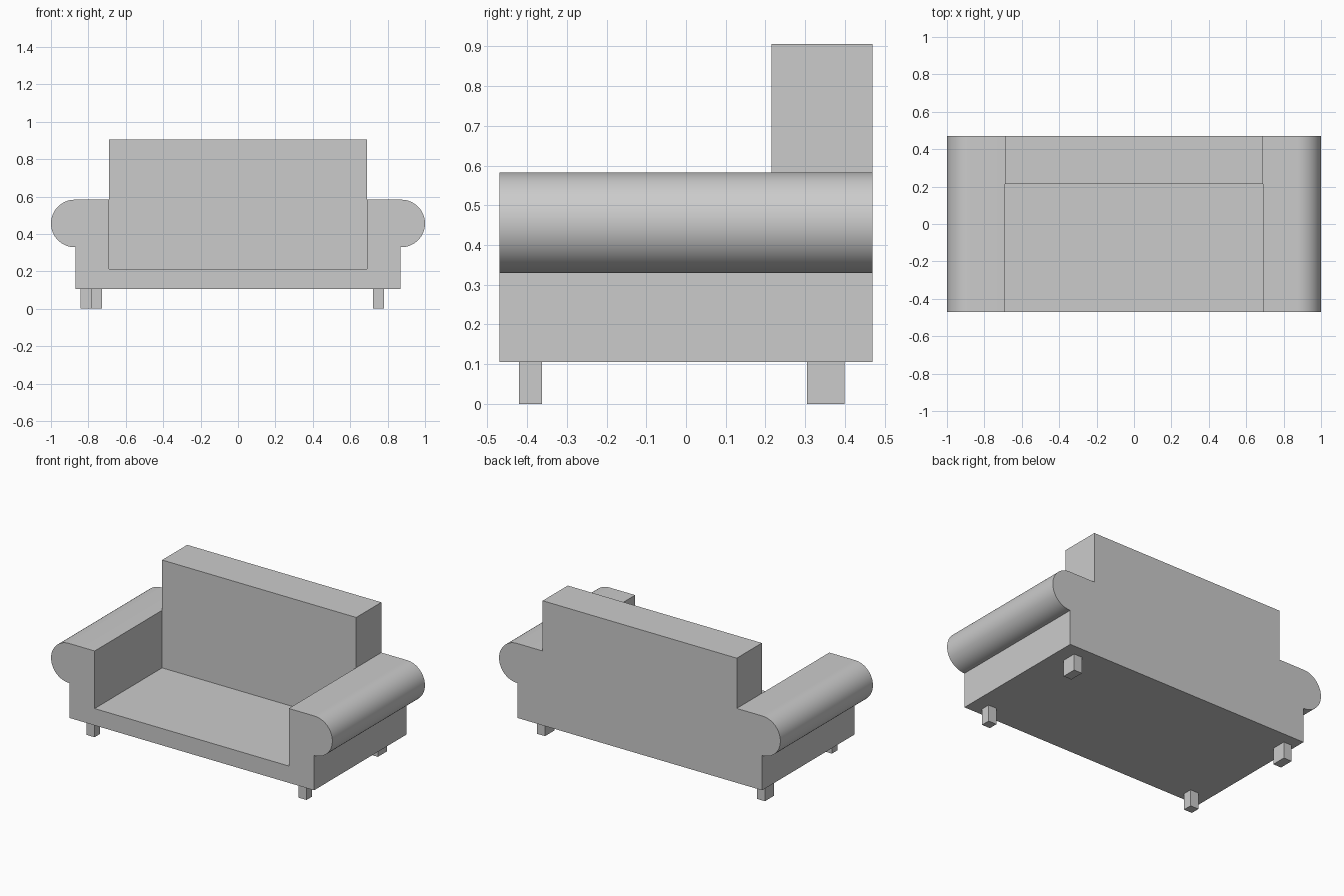
import bpy, bmesh, math

if "Cube" in bpy.data.objects:
    bpy.data.objects.remove(bpy.data.objects["Cube"])

HALF_DEPTH = 0.47
BASE_Z, SEAT_Z, ARM_Z, BACK_Z = 0.105, 0.213, 0.583, 0.906
INNER_X, BODY_X = 0.69, 0.87


def make_object(name, bm):
    bmesh.ops.recalc_face_normals(bm, faces=bm.faces)
    mesh = bpy.data.meshes.new(name)
    bm.to_mesh(mesh)
    bm.free()
    obj = bpy.data.objects.new(name, mesh)
    bpy.context.collection.objects.link(obj)
    return obj


def extrude_profile(name, points, y0, y1):
    """Extrude an x/z outline from y0 to y1."""
    bm = bmesh.new()
    face = bm.faces.new([bm.verts.new((x, y0, z)) for x, z in points])
    result = bmesh.ops.extrude_face_region(bm, geom=[face])
    verts = [v for v in result["geom"] if isinstance(v, bmesh.types.BMVert)]
    bmesh.ops.translate(bm, verts=verts, vec=(0, y1 - y0, 0))
    return make_object(name, bm)


def box(name, x0, x1, y0, y1, z0, z1):
    return extrude_profile(name, [(x0, z0), (x1, z0), (x1, z1), (x0, z1)], y0, y1)


# Seat frame with both rolled arms, as one front outline
radius, segments = 0.127, 32
cx, cz = 1.0 - radius, ARM_Z - radius
right = [(BODY_X, BASE_Z), (BODY_X, cz - radius)]
for i in range(segments + 1):
    a = -math.pi / 2 + math.pi * i / segments
    right.append((cx + radius * math.cos(a), cz + radius * math.sin(a)))
right += [(INNER_X, ARM_Z), (INNER_X, SEAT_Z)]
left = [(-x, z) for x, z in reversed(right)]
frame = extrude_profile("seat_and_arms", right + left, -HALF_DEPTH, HALF_DEPTH)
bpy.context.view_layer.objects.active = frame
frame.select_set(True)
bpy.ops.object.shade_smooth_by_angle(angle=math.radians(30))

# Backrest, flush with the rear of the frame
box("backrest", -INNER_X, INNER_X, 0.215, HALF_DEPTH, SEAT_Z, BACK_Z)

# Legs: the rear pair is deeper, and the rear left one sits further out
for name, x, y0, y1 in [("front_left_leg", -0.755, -0.42, -0.362),
                        ("front_right_leg", 0.752, -0.42, -0.362),
                        ("rear_left_leg", -0.812, 0.305, 0.399),
                        ("rear_right_leg", 0.752, 0.305, 0.399)]:
    box(name, x - 0.029, x + 0.029, y0, y1, 0, BASE_Z)
